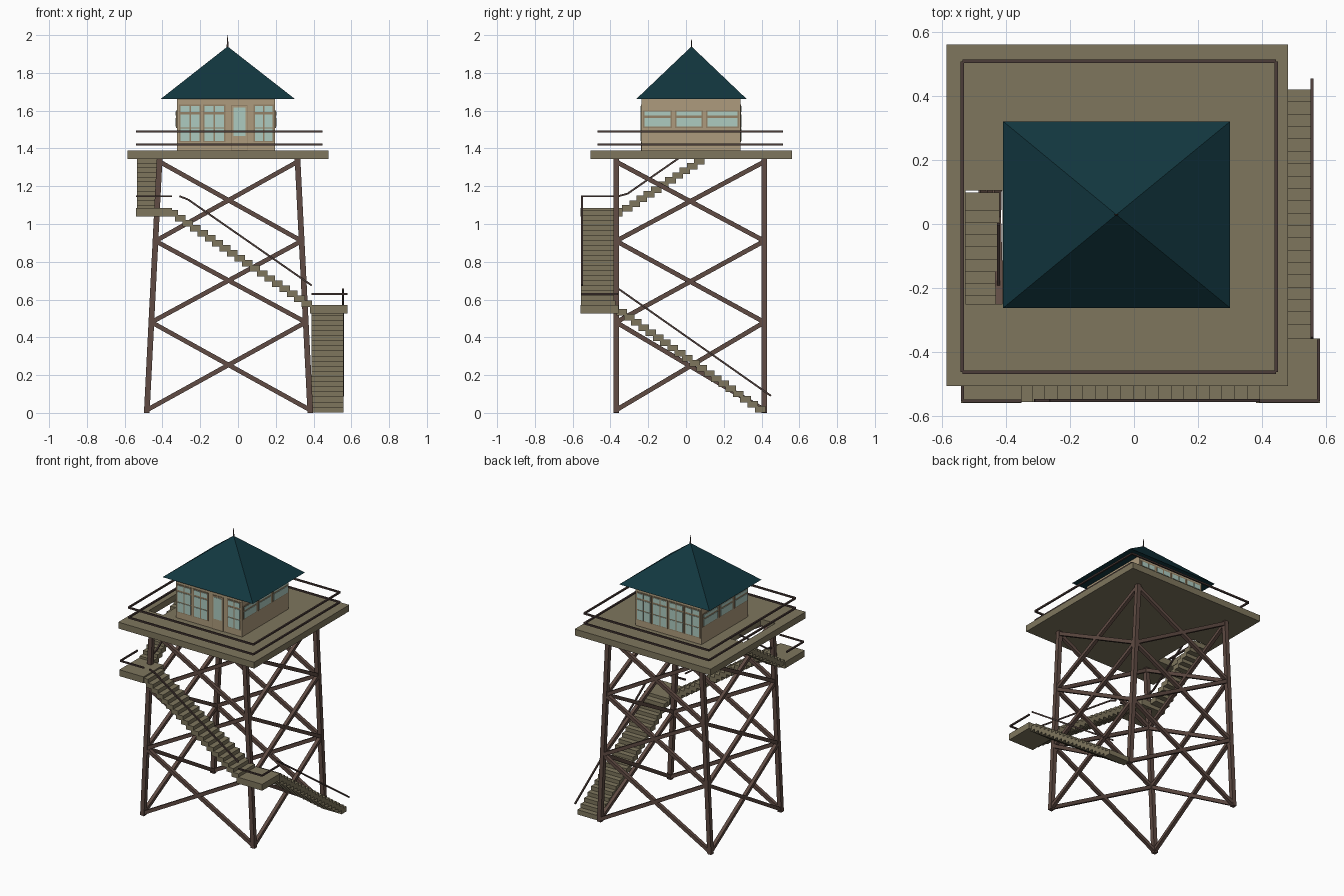
import bpy, bmesh
from mathutils import Vector, Matrix

if "Cube" in bpy.data.objects:
    bpy.data.objects.remove(bpy.data.objects["Cube"], do_unlink=True)


def material(name, *rgb):
    m = bpy.data.materials.new(name)
    m.use_nodes = True
    m.diffuse_color = (*rgb, 1)
    m.node_tree.nodes["Principled BSDF"].inputs["Base Color"].default_value = (*rgb, 1)
    return m


PLANK = material("weathered planks", .21, .18, .11)
TIMBER = material("brown timber", .115, .07, .056)
RAIL = material("dark rail wood", .07, .045, .04)
WALL = material("tan wall", .42, .33, .205)
TRIM = material("window trim", .30, .225, .135)
GLASS = material("pale glass", .42, .60, .53)
ROOF = material("teal roof", .006, .038, .05)


def finish(name, bm, mat):
    bmesh.ops.recalc_face_normals(bm, faces=bm.faces[:])
    mesh = bpy.data.meshes.new(name)
    bm.to_mesh(mesh)
    bm.free()
    mesh.materials.append(mat)
    obj = bpy.data.objects.new(name, mesh)
    bpy.context.collection.objects.link(obj)
    return obj


def add_box(bm, lo, hi):
    lo, hi = Vector(lo), Vector(hi)
    mat = Matrix.Translation((lo + hi) / 2) @ Matrix.Diagonal((*(hi - lo), 1))
    bmesh.ops.create_cube(bm, size=1, matrix=mat)


def add_beam(bm, a, b, w):
    a, b = Vector(a), Vector(b)
    d = b - a
    rot = d.to_track_quat('Z', 'Y').to_matrix().to_4x4()
    size = Matrix.Diagonal((w, w, d.length, 1))
    bmesh.ops.create_cube(bm, size=1, matrix=Matrix.Translation((a + b) / 2) @ rot @ size)


def boxes(name, mat, *pairs):
    bm = bmesh.new()
    for lo, hi in pairs:
        add_box(bm, lo, hi)
    return finish(name, bm, mat)


def beams(name, mat, w, *pairs):
    bm = bmesh.new()
    for a, b in pairs:
        add_beam(bm, a, b, w)
    return finish(name, bm, mat)


def path(points):
    return list(zip(points, points[1:]))


# Tower frame: legs lean inward along x only
CX = -.05
TOP = 1.345


def leg_point(sx, y, z):
    return (CX + sx * (.433 - .068 * z / TOP), y, z)


Y0, Y1 = -.37, .415
corners = [(-1, Y0), (1, Y0), (1, Y1), (-1, Y1)]
beams("legs", TIMBER, .03, *[(leg_point(*c, 0), leg_point(*c, TOP)) for c in corners])

levels = [.015, .48, .91, 1.33]
braces = []
for c, d in zip(corners, corners[1:] + corners[:1]):
    for low, high in zip(levels, levels[1:]):
        braces.append((leg_point(*c, low), leg_point(*d, high)))
        braces.append((leg_point(*d, low), leg_point(*c, high)))
beams("cross_braces", TIMBER, .024, *braces)

# Deck with a stair opening
xs, ys = [-.585, -.525, -.41, .48], [-.505, -.25, .105, .56]
bm = bmesh.new()
grid = [[bm.verts.new((x, y, TOP)) for x in xs] for y in ys]
for j in range(3):
    for i in range(3):
        if (i, j) != (1, 1):
            bm.faces.new((grid[j][i], grid[j][i + 1], grid[j + 1][i + 1], grid[j + 1][i]))
top = bmesh.ops.extrude_face_region(bm, geom=bm.faces[:])["geom"]
bmesh.ops.translate(bm, vec=(0, 0, .045), verts=[v for v in top if isinstance(v, bmesh.types.BMVert)])
finish("deck", bm, PLANK)

# Deck railing: two rails all round
for name, z in (("upper_deck_rail", 1.49), ("lower_deck_rail", 1.42)):
    ring = [(-.535, -.462, z), (.443, -.462, z), (.443, .507, z), (-.535, .507, z)]
    beams(name, RAIL, .011, *path(ring + ring[:1]))

# Stairs: overlapping treads between a low and a high point
def stair(name, start, end, width_axis, lo, hi, count):
    start, end = Vector(start), Vector(end)
    pairs = []
    for i in range(count):
        p = start.lerp(end, i / (count - 1))
        a, b = p - Vector((.028, .028, .034)), p + Vector((.028, .028, 0))
        a[width_axis], b[width_axis] = lo, hi
        pairs.append((a, b))
    boxes(name, PLANK, *pairs)


stair("lower_stair", (0, .392, .036), (0, -.34, .55), 0, .39, .558, 20)
stair("middle_stair", (.365, 0, .595), (-.345, 0, 1.075), 1, -.555, -.372, 19)
stair("upper_stair", (0, -.31, 1.1), (0, .07, 1.348), 0, -.535, -.42, 11)

boxes("lower_landing", PLANK, ((.38, -.558, .527), (.58, -.357, .572)))
boxes("upper_landing", PLANK, ((-.54, -.558, 1.04), (-.35, -.335, 1.085)))

# Stair and landing handrails
beams("lower_landing_rail", RAIL, .01,
      *path([(.39, -.552, .63), (.575, -.552, .63), (.575, -.36, .63)]))
beams("upper_landing_rail", RAIL, .01,
      *path([(-.35, -.552, 1.147), (-.535, -.552, 1.147), (-.535, -.36, 1.147)]))
beams("lower_stair_rail", RAIL, .01, ((.555, -.355, .655), (.555, .45, .09)))
beams("middle_stair_rail", RAIL, .01,
      *path([(-.31, -.55, 1.147), (-.265, -.55, 1.13), (.39, -.55, .675)]))
beams("upper_stair_rail", RAIL, .01,
      *path([(-.422, -.36, 1.147), (-.422, -.31, 1.16), (-.422, 0, 1.375)]))

# Cabin
X0, X1, F, B = -.323, .196, -.235, .288
boxes("cabin_walls", WALL, ((X0, F, 1.385), (X1, B, 1.675)))


# Windows: a trim plate carrying a grid of glass panes
def plate(bm, axis, at, out, u0, u1, z0, z1, depth):
    lo, hi = [0, 0, z0], [0, 0, z1]
    lo[axis], hi[axis] = sorted((at, at + out * depth))
    lo[1 - axis], hi[1 - axis] = u0, u1
    add_box(bm, lo, hi)


def window(name, axis, at, out, u0, u1, cols, rows, base=None):
    bm = bmesh.new()
    plate(bm, axis, at, out, u0, u1, base or rows[0][0] - .007, rows[-1][1] + .007, .004)
    finish(name + "_trim", bm, TRIM if base is None else WALL)
    bm = bmesh.new()
    step = (u1 - u0 - .008) / cols
    for i in range(cols):
        a = u0 + .004 + i * step
        for z0, z1 in rows:
            plate(bm, axis, at, out, a + .004, a + step - .004, z0, z1, .007)
    finish(name + "_panes", bm, GLASS)


TALL = [(1.44, 1.505), (1.512, 1.58), (1.593, 1.625)]
SHORT = [(1.515, 1.562), (1.575, 1.595)]
for i, (a, b) in enumerate([(-.313, -.195), (-.185, -.067), (.083, .19)]):
    window(f"front_window_{i}", 1, F, -1, a, b, 2, TALL)
for i in range(4):
    a = X0 + .008 + i * .127
    window(f"back_window_{i}", 1, B, 1, a, a + .12, 2, TALL)
for side, at, out in (("left", X1, 1), ("right", X0, -1)):
    for i, (a, b) in enumerate([(-.227, -.075), (-.057, .09), (.106, .28)]):
        window(f"{side}_window_{i}", 0, at, out, a, b, 1, SHORT)

# Door
boxes("door_frame", TRIM, ((-.036, F - .003, 1.39), (.051, F, 1.63)))
window("door", 1, F, -1, -.032, .047, 1, [(1.465, 1.618)], 1.392)

# Pyramid roof and finial
bm = bmesh.new()
eaves = [bm.verts.new(p) for p in ((-.408, -.262, 1.663), (.3, -.262, 1.663),
                                   (.3, .32, 1.663), (-.408, .32, 1.663))]
apex = bm.verts.new((-.055, .029, 1.94))
bm.faces.new(eaves)
for a, b in zip(eaves, eaves[1:] + eaves[:1]):
    bm.faces.new((a, b, apex))
finish("roof", bm, ROOF)

bm = bmesh.new()
flat = Matrix.Translation((-.055, .029, 1.96)) @ Matrix.Diagonal((1, .4, 1, 1))
bmesh.ops.create_cone(bm, cap_ends=True, segments=6, radius1=.008, radius2=.001, depth=.08, matrix=flat)
finish("finial", bm, RAIL)
